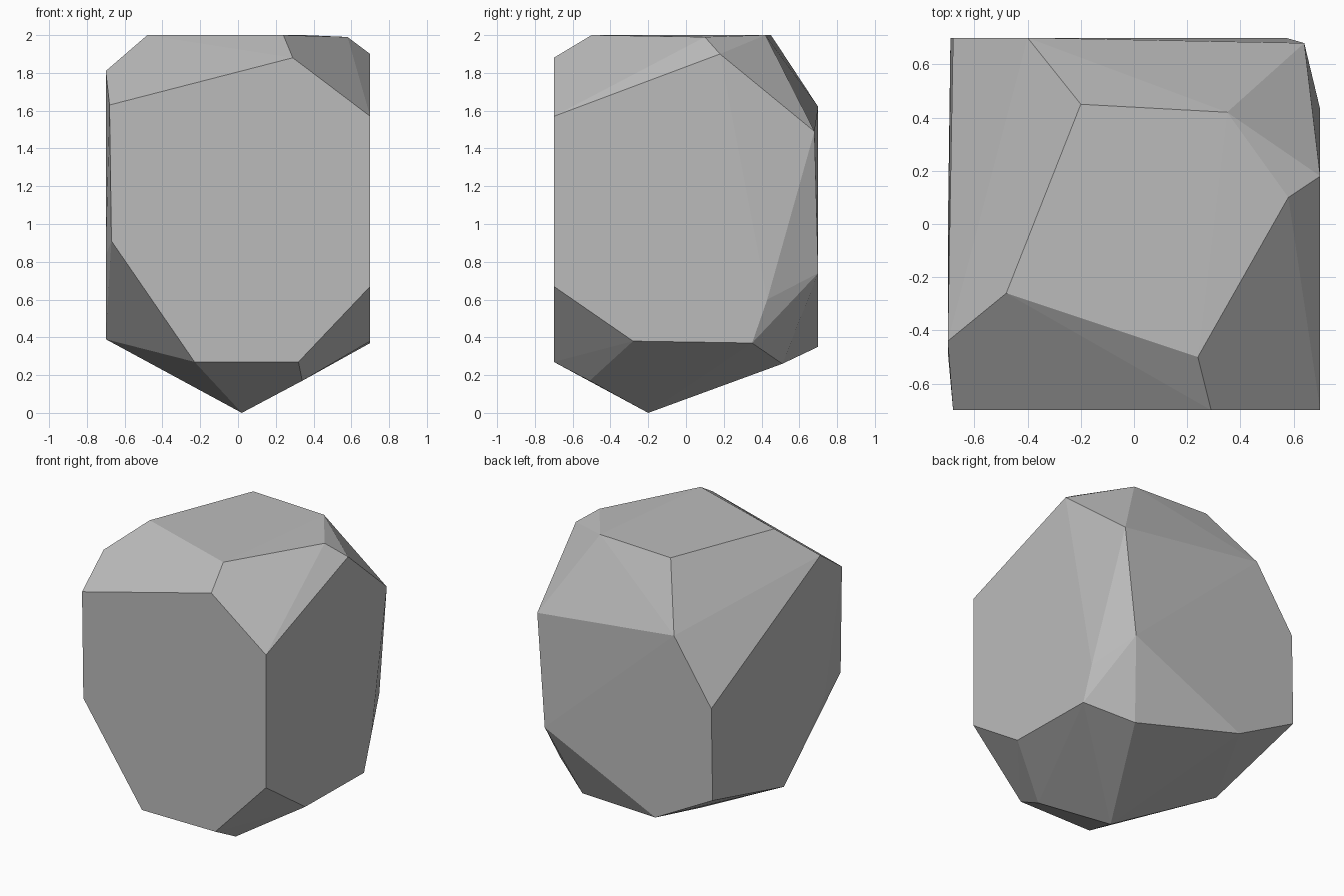
import bpy
import bmesh
import math

# Remove the default cube
default = bpy.data.objects.get("Cube")
if default:
    bpy.data.objects.remove(default, do_unlink=True)


def flat_material(name, colour):
    mat = bpy.data.materials.new(name)
    mat.use_nodes = True
    mat.diffuse_color = colour
    shader = next(n for n in mat.node_tree.nodes if n.type == "BSDF_PRINCIPLED")
    shader.inputs["Base Color"].default_value = colour
    shader.inputs["Roughness"].default_value = 0.9
    return mat


def chiselled_block(name, outlines, material):
    """Wrap the corner outlines of a faceted block in one convex skin."""
    bm = bmesh.new()
    for outline in outlines:
        for corner in outline:
            bm.verts.new(corner)
    hull = bmesh.ops.convex_hull(bm, input=bm.verts[:])
    unused = {g for g in hull["geom_interior"] + hull["geom_unused"]
              if isinstance(g, bmesh.types.BMVert)}
    bmesh.ops.delete(bm, geom=list(unused), context="VERTS")
    # Merge nearly coplanar triangles into broad flat facets
    bmesh.ops.dissolve_limit(bm, angle_limit=math.radians(1.5),
                             verts=bm.verts[:], edges=bm.edges[:])
    bmesh.ops.recalc_face_normals(bm, faces=bm.faces[:])
    mesh = bpy.data.meshes.new(name)
    bm.to_mesh(mesh)
    bm.free()
    mesh.materials.append(material)
    block = bpy.data.objects.new(name, mesh)
    bpy.context.collection.objects.link(block)
    return block


# Flat crown of the rock
crown = [(-.2, .45, 2), (.35, .42, 2), (.58, .1, 1.99), (.24, -.5, 2), (-.48, -.26, 2)]

# Front side
front = [(-.68, -.7, 1.63), (.29, -.7, 1.88), (.7, -.7, 1.57), (.7, -.7, .67),
         (.32, -.7, .27), (-.23, -.7, .27), (-.67, -.7, .91)]

# Side towards +x
plus_x_side = [(.7, .18, 1.9), (.64, .68, 1.49), (.7, .43, .6),
               (.7, .35, .37), (.7, -.28, .38)]

# Back side
back = [(-.4, .7, 1.62), (-.68, .7, 1.2), (-.69, .7, .58),
        (-.26, .7, .35), (.57, .7, .74)]

# Side towards -x
minus_x_side = [(-.7, -.44, 1.81), (-.7, -.48, .83), (-.7, -.05, .39)]

# Pointed underside
underside = [(.02, -.2, 0), (.34, -.51, .17), (.42, .51, .26)]

stone = flat_material("stone_grey", (0.5, 0.5, 0.5, 1))
chiselled_block("rock", [crown, front, plus_x_side, back, minus_x_side, underside], stone)
